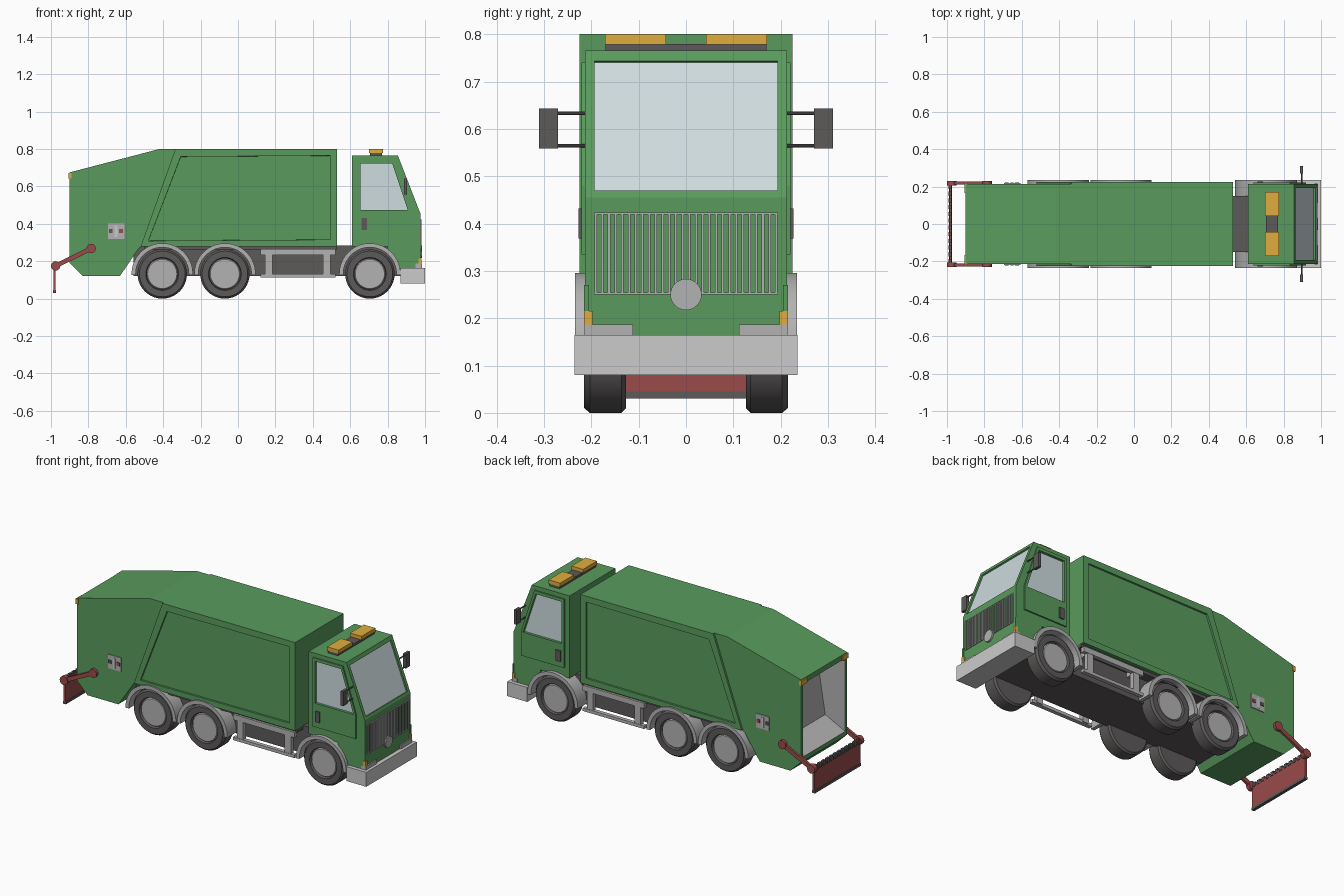
import bpy, bmesh, math
from mathutils import Vector

if "Cube" in bpy.data.objects:
    bpy.data.objects.remove(bpy.data.objects["Cube"])


def material(name, rgb):
    m = bpy.data.materials.new(name)
    m.diffuse_color = (*rgb, 1)
    m.use_nodes = True
    m.node_tree.nodes["Principled BSDF"].inputs["Base Color"].default_value = m.diffuse_color
    return m


GREEN = material("green_paint", (0.10, 0.33, 0.11))
GLASS = material("pale_glass", (0.62, 0.72, 0.74))
AMBER = material("amber", (0.75, 0.42, 0.05))
RED = material("red_paint", (0.33, 0.07, 0.07))
DARK = material("dark_grey", (0.11, 0.10, 0.10))
LIGHT = material("light_grey", (0.45, 0.45, 0.45))


def finish(name, bm, mat, mirror=False, smooth=False):
    bmesh.ops.recalc_face_normals(bm, faces=bm.faces)
    me = bpy.data.meshes.new(name)
    bm.to_mesh(me)
    bm.free()
    ob = bpy.data.objects.new(name, me)
    bpy.context.collection.objects.link(ob)
    if mat:
        me.materials.append(mat)
    if mirror:
        m = ob.modifiers.new("mirror", 'MIRROR')
        m.use_axis = (False, True, False)
    if smooth:
        bpy.ops.object.select_all(action='DESELECT')
        ob.select_set(True)
        bpy.context.view_layer.objects.active = ob
        bpy.ops.object.shade_smooth_by_angle(angle=math.radians(35))
    return ob


def add_prism(bm, pts, y0, y1):
    """Side profile in x,z extruded along y."""
    f = bm.faces.new([bm.verts.new((x, y0, z)) for x, z in pts])
    ext = bmesh.ops.extrude_face_region(bm, geom=[f])
    vs = [v for v in ext['geom'] if isinstance(v, bmesh.types.BMVert)]
    bmesh.ops.translate(bm, verts=vs, vec=(0, y1 - y0, 0))


def rect(x0, x1, z0, z1):
    return [(x0, z0), (x1, z0), (x1, z1), (x0, z1)]


def prism(name, pts, y0, y1, mat=None, mirror=False, smooth=False):
    bm = bmesh.new()
    add_prism(bm, pts, y0, y1)
    return finish(name, bm, mat, mirror, smooth)


def box(name, x0, x1, y0, y1, z0, z1, mat=None, mirror=False):
    return prism(name, rect(x0, x1, z0, z1), y0, y1, mat, mirror)


def arc(cx, cz, r, a0=0, a1=360, n=32):
    k = n if a1 - a0 == 360 else n + 1
    return [(cx + r * math.cos(math.radians(a0 + (a1 - a0) * i / n)),
             cz + r * math.sin(math.radians(a0 + (a1 - a0) * i / n))) for i in range(k)]


def lathe(name, cx, cz, profile, mat, n=40):
    """Profile of (radius, y) spun about a y axis."""
    bm = bmesh.new()
    vs = [bm.verts.new((cx + r, y, cz)) for r, y in profile]
    es = [bm.edges.new(p) for p in zip(vs, vs[1:])]
    bmesh.ops.spin(bm, geom=vs + es, cent=(cx, 0, cz), axis=(0, 1, 0),
                   angle=math.tau, steps=n, use_duplicate=False)
    bmesh.ops.remove_doubles(bm, verts=bm.verts, dist=1e-5)
    return finish(name, bm, mat, True, True)


def cut(ob, cutters):
    for c in cutters:
        m = ob.modifiers.new("cut", 'BOOLEAN')
        m.object, m.operation, m.solver = c, 'DIFFERENCE', 'EXACT'
        m.material_mode = 'TRANSFER'
        c.hide_render = True
    bpy.context.view_layer.update()
    dg = bpy.context.evaluated_depsgraph_get()
    me = bpy.data.meshes.new_from_object(ob.evaluated_get(dg))
    ob.modifiers.clear()
    ob.data = me


# Container with recessed side panels
bm = bmesh.new()
add_prism(bm, [(-0.52, 0.28), (0.53, 0.28), (0.53, 0.80), (-0.335, 0.80)], -0.225, 0.225)
bmesh.ops.recalc_face_normals(bm, faces=bm.faces)
sides = [f for f in bm.faces if abs(f.normal.y) > 0.9]
bmesh.ops.inset_individual(bm, faces=sides, thickness=0.05, depth=0)
bmesh.ops.inset_individual(bm, faces=sides, thickness=0.001, depth=-0.01)
finish("container", bm, GREEN)

# Rear hopper, hollowed from the back
hopper = prism("rear_hopper", [(-0.335, 0.80), (-0.42, 0.80), (-0.90, 0.675), (-0.90, 0.19),
                               (-0.83, 0.122), (-0.63, 0.122), (-0.53, 0.27), (-0.50, 0.285)],
               -0.214, 0.214, GREEN)
hole = prism("hopper_cutter", [(-1.0, 0.215), (-0.90, 0.215), (-0.77, 0.28), (-0.71, 0.645), (-1.0, 0.645)],
             -0.196, 0.196, LIGHT)
cut(hopper, [hole])
box("rear_lamp", -0.906, -0.89, 0.165, 0.218, 0.642, 0.672, AMBER, True)

# Side control panels
box("control_panel", -0.695, -0.608, 0.20, 0.219, 0.32, 0.402, LIGHT, True)
box("red_button", -0.635, -0.615, 0.21, 0.223, 0.352, 0.372, RED, True)
box("dark_button", -0.69, -0.67, 0.21, 0.223, 0.352, 0.372, DARK, True)
box("panel_slot", -0.66, -0.645, 0.21, 0.221, 0.33, 0.39, None, True)

# Bin lift: arms, pivots, toothed plate
a, b = Vector((-0.785, 0.268)), Vector((-0.975, 0.175))
d = (b - a).normalized()
n = Vector((-d.y, d.x)) * 0.012
prism("lift_arm", [a + n, b + n, b - n, a - n], 0.21, 0.226, RED, True)
for p in (a, b):
    prism("lift_pivot", arc(p.x, p.y, 0.025, n=20), 0.205, 0.231, RED, True, True)
box("lift_plate", -0.986, -0.975, -0.214, 0.214, 0.042, 0.178, RED)
box("lift_foot", -0.99, -0.972, -0.214, 0.214, 0.03, 0.045, DARK)
bm = bmesh.new()
for i in range(12):
    y = -0.198 + 0.036 * i
    add_prism(bm, [(-0.992, 0.165), (-0.972, 0.165), (-0.976, 0.192), (-0.988, 0.192)], y - 0.011, y + 0.011)
finish("lift_teeth", bm, DARK)

# Chassis and side guards
box("chassis", -0.56, 0.89, -0.15, 0.15, 0.12, 0.283, DARK)
box("subframe", -0.50, 0.53, -0.205, 0.205, 0.262, 0.284, DARK)
for z0, z1 in ((0.234, 0.266), (0.114, 0.132)):
    box("guard_rail", 0.12, 0.52, 0.195, 0.218, z0, z1, LIGHT, True)
for x in (0.145, 0.455):
    box("guard_post", x, x + 0.04, 0.19, 0.216, 0.12, 0.25, LIGHT, True)
    box("guard_bracket", x + 0.01, x + 0.03, 0.14, 0.2, 0.235, 0.262, LIGHT, True)

# Wheels and mudguards
for x in (-0.405, -0.07, 0.705):
    lathe("tyre", x, 0.132, [(0, 0.127), (0.122, 0.127), (0.132, 0.136), (0.132, 0.203),
                             (0.122, 0.215), (0.088, 0.215), (0.082, 0.200), (0, 0.200)], DARK)
    lathe("wheel_hub", x, 0.132, [(0.084, 0.201), (0.078, 0.209), (0, 0.209)], LIGHT)
    prism("mudguard", arc(x, 0.132, 0.164, -2, 182, 28) + arc(x, 0.132, 0.142, -2, 182, 28)[::-1],
          0.125, 0.234, LIGHT, True, True)

# Cab: windscreen and window recesses, wheel arch
cab = prism("cab", [(0.61, 0.28), (0.61, 0.765), (0.855, 0.765), (0.975, 0.455),
                    (0.975, 0.125), (0.80, 0.125), (0.80, 0.28)], -0.213, 0.213, GREEN)
door = prism("door", [(0.64, 0.335), (0.92, 0.335), (0.92, 0.48), (0.835, 0.74), (0.64, 0.74)],
             0.205, 0.221, GREEN, True)
window = [(0.655, 0.475), (0.907, 0.475), (0.825, 0.722), (0.655, 0.722)]
top, low = Vector((0.8636, 0.743)), Vector((0.9692, 0.47))
out = Vector((0.31, 0.12)).normalized()


def screen(o0, o1):
    return [top + out * o0, low + out * o0, low + out * o1, top + out * o1]


window_cut = prism("window_cutter", window, 0.202, 0.30, GREEN, True)
screen_cut = prism("screen_cutter", screen(-0.014, 0.05), -0.193, 0.193, GREEN)
arch_cut = prism("arch_cutter", arc(0.705, 0.132, 0.15, n=40), -0.3, 0.3, GREEN)
cut(cab, [window_cut, screen_cut, arch_cut])
cut(door, [window_cut])
for c in (hole, window_cut, screen_cut, arch_cut):
    bpy.data.objects.remove(c)
prism("side_window", window, 0.198, 0.206, GLASS, True)
prism("windscreen", screen(-0.02, -0.009), -0.193, 0.193, GLASS)
box("door_handle", 0.66, 0.69, 0.215, 0.227, 0.368, 0.432, DARK, True)

# Grille and round front badge plate
bm = bmesh.new()
for i in range(28):
    y = -0.191 + 0.382 * i / 27
    add_prism(bm, rect(0.97, 0.98, 0.25, 0.422), y - 0.0027, y + 0.0027)
for z in (0.25, 0.419):
    add_prism(bm, rect(0.97, 0.98, z, z + 0.004), -0.194, 0.194)
finish("grille", bm, LIGHT)
bm = bmesh.new()
bmesh.ops.create_cone(bm, cap_ends=True, segments=32, radius1=0.033, radius2=0.033, depth=0.014)
for v in bm.verts:
    v.co = (0.978 + v.co.z, v.co.x, 0.25 + v.co.y)
finish("round_plate", bm, LIGHT, False, True)

# Bumper and lights
box("bumper", 0.87, 1.0, -0.235, 0.235, 0.08, 0.165, None)
box("headlight", 0.95, 0.983, 0.112, 0.2145, 0.16, 0.187, LIGHT, True)
box("indicator", 0.965, 0.982, 0.198, 0.2155, 0.187, 0.215, AMBER, True)
box("lower_side_marker", 0.972, 0.979, 0.205, 0.215, 0.215, 0.27, GREEN, True)

# Roof beacons
box("beacon_base", 0.705, 0.77, -0.17, 0.17, 0.76, 0.779, DARK)
box("beacon", 0.70, 0.775, 0.042, 0.171, 0.778, 0.80, AMBER, True)

# Mirrors on two stays
box("mirror", 0.887, 0.904, 0.27, 0.311, 0.558, 0.643, DARK, True)
for z in (0.564, 0.633):
    prism("mirror_stay", arc(0.896, z, 0.004, n=10), 0.205, 0.275, DARK, True, True)
